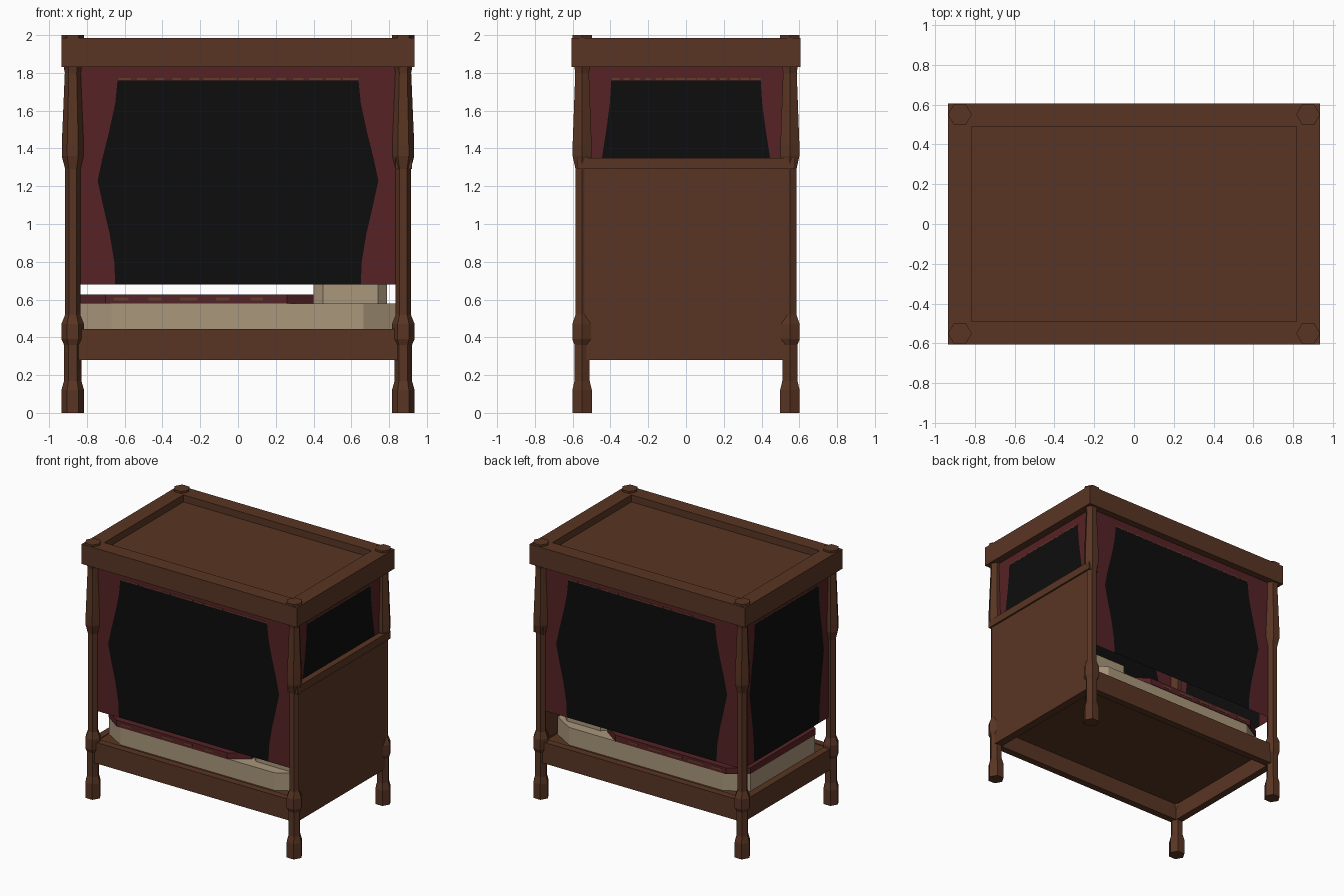
import bpy, bmesh, math, random

if "Cube" in bpy.data.objects:
    bpy.data.objects.remove(bpy.data.objects["Cube"])

random.seed(4)


def material(name, rgb):
    m = bpy.data.materials.new(name)
    m.diffuse_color = (*rgb, 1)
    m.use_nodes = True
    m.node_tree.nodes["Principled BSDF"].inputs["Base Color"].default_value = m.diffuse_color
    return m


WOOD = material("brown wood", (0.100, 0.036, 0.017))
RED = material("dark red cloth", (0.093, 0.016, 0.019))
BLACK = material("black opening", (0.004, 0.004, 0.004))
CREAM = material("cream linen", (0.400, 0.310, 0.200))
TRIM = material("bronze trim", (0.120, 0.048, 0.022))


def finish(name, bm, *mats):
    me = bpy.data.meshes.new(name)
    bm.to_mesh(me)
    bm.free()
    ob = bpy.data.objects.new(name, me)
    bpy.context.collection.objects.link(ob)
    for m in mats:
        me.materials.append(m)
    return ob


def add_box(bm, x0, x1, y0, y1, z0, z1):
    vs = bmesh.ops.create_cube(bm, size=1)["verts"]
    for v in vs:
        v.co.x = x0 if v.co.x < 0 else x1
        v.co.y = y0 if v.co.y < 0 else y1
        v.co.z = z0 if v.co.z < 0 else z1


def box(name, mat, *dims):
    bm = bmesh.new()
    add_box(bm, *dims)
    return finish(name, bm, mat)


def frame(name, hx, hy, z0, z1, wx, wy):
    """Four rails around an open rectangle."""
    bm = bmesh.new()
    for s in (-1, 1):
        a, b = sorted((s * hy, s * (hy - wy)))
        add_box(bm, -hx, hx, a, b, z0, z1)
        a, b = sorted((s * hx, s * (hx - wx)))
        add_box(bm, a, b, -hy + wy, hy - wy, z0, z1)
    return finish(name, bm, WOOD)


def cushion(name, mat, x0, x1, hy, z0, z1, cx, cy):
    """Block with cut vertical corners."""
    pts = [(x0 + cx, -hy), (x1 - cx, -hy), (x1, -hy + cy), (x1, hy - cy),
           (x1 - cx, hy), (x0 + cx, hy), (x0, hy - cy), (x0, -hy + cy)]
    bm = bmesh.new()
    f = bm.faces.new([bm.verts.new((x, y, z0)) for x, y in pts])
    top = bmesh.ops.extrude_face_region(bm, geom=[f])["geom"]
    for v in top:
        if isinstance(v, bmesh.types.BMVert):
            v.co.z = z1
    bmesh.ops.recalc_face_normals(bm, faces=bm.faces)
    return finish(name, bm, mat)


# Six-sided turned posts: (height, radius)
POST = [(0, .060), (.12, .060), (.17, .046), (.36, .046), (.39, .060),
        (.47, .060), (.52, .040), (1.29, .040), (1.36, .058), (1.42, .058),
        (1.80, .042), (1.90, .060), (2.0, .060)]


def post(name, cx, cy):
    bm = bmesh.new()
    rings = [[bm.verts.new((cx + r * math.cos(k * math.pi / 3),
                            cy + r * math.sin(k * math.pi / 3), z))
              for k in range(6)] for z, r in POST]
    for a, b in zip(rings, rings[1:]):
        for k in range(6):
            n = (k + 1) % 6
            bm.faces.new((a[k], a[n], b[n], b[k]))
    bm.faces.new(rings[0][::-1])
    bm.faces.new(rings[-1])
    finish(name, bm, WOOD)


for sx, xn in ((-1, "foot"), (1, "head")):
    for sy, yn in ((-1, "front"), (1, "back")):
        post(f"{xn}_{yn}_post", sx * .875, sy * .55)

# Canopy, bed frame and headboard
frame("canopy_frame", .935, .605, 1.83, 1.985, .118, .115)
box("canopy_panel", WOOD, -.83, .83, -.50, .50, 1.90, 1.93)
frame("bed_rails", .90, .575, .28, .445, .055, .055)
box("bed_base", WOOD, -.85, .85, -.525, .525, .41, .44)
box("headboard", WOOD, .855, .908, -.55, .55, .28, 1.30)
box("headboard_cap", WOOD, .835, .922, -.577, .577, 1.29, 1.35)

# Bedding
cushion("mattress", CREAM, -.84, .835, .50, .44, .578, .17, .10)
cushion("blanket", RED, -.842, .40, .505, .578, .628, .14, .10)
cushion("pillow", CREAM, .40, .79, .42, .578, .70, .05, .05)

# Bronze motifs along the sides of the blanket
bm = bmesh.new()
for s in (-1, 1):
    for i in range(5):
        x, w = -.62 + i * .18, random.uniform(.03, .07)
        add_box(bm, x - w, x + w, s * .505 - .002, s * .505 + .002, .596, .612)
finish("blanket_motifs", bm, TRIM)

# Drapes: (height, half width of the opening along the long side)
DRAPE = [(.68, .65), (.80, .655), (.95, .68), (1.10, .715), (1.23, .743),
         (1.36, .715), (1.50, .68), (1.64, .65), (1.76, .638)]


def drape(name, half, scale, place, rows):
    """Flat hanging: red borders and top band around a dark opening."""
    bm = bmesh.new()
    grid = [[bm.verts.new(place(u, z)) for u in (-half, -w * scale, w * scale, half)]
            for z, w in rows + [(1.84, rows[-1][1])]]
    for j, (a, b) in enumerate(zip(grid, grid[1:])):
        for k in range(3):
            f = bm.faces.new((a[k], a[k + 1], b[k + 1], b[k]))
            f.material_index = int(k == 1 and j < len(rows) - 1)
    finish(name, bm, RED, BLACK)


drape("front_drape", .875, 1, lambda u, z: (u, -.55, z), DRAPE)
drape("back_drape", .875, 1, lambda u, z: (-u, .55, z), DRAPE)
drape("foot_drape", .55, .62, lambda u, z: (-.875, -u, z), DRAPE)
drape("head_drape", .55, .62, lambda u, z: (.875, u, z), DRAPE[4:])

# Broken bronze edging along the top of each opening
bm = bmesh.new()
for i in range(14):
    x = -.60 + i * .092
    w = random.uniform(.02, .045)
    for s in (-1, 1):
        y = s * .55
        add_box(bm, x - w, x + w, y - .002, y + .002, 1.762, 1.772)
        x2, y2, w2 = s * .875, x * .62, w * .62
        add_box(bm, x2 - .002, x2 + .002, y2 - w2, y2 + w2, 1.762, 1.772)
finish("drape_edging", bm, TRIM)
